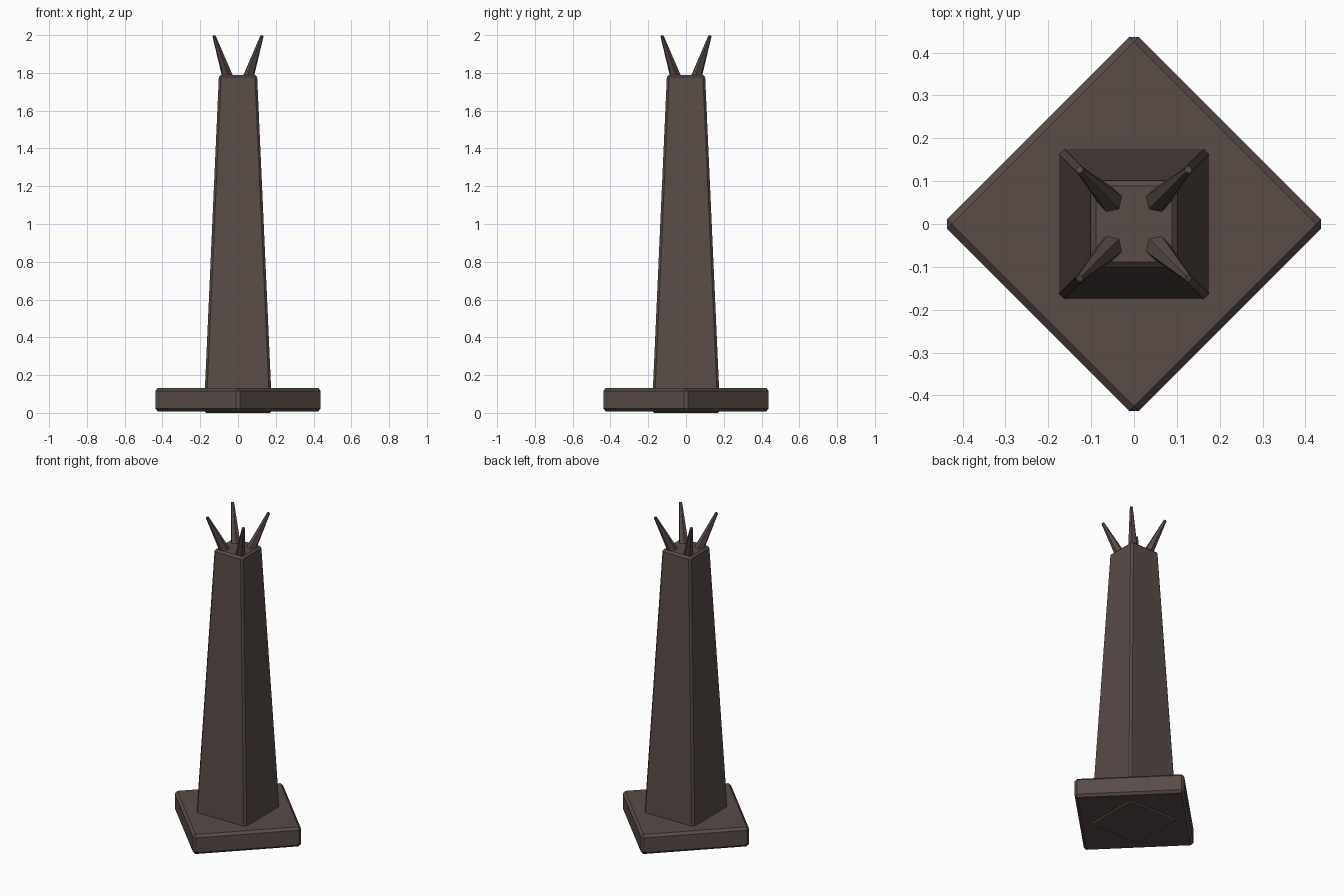
import bpy, bmesh
from math import pi, sqrt
from mathutils import Vector, Matrix

if "Cube" in bpy.data.objects:
    bpy.data.objects.remove(bpy.data.objects["Cube"])

stone = bpy.data.materials.new("dark_stone")
stone.diffuse_color = (0.10, 0.072, 0.064, 1)
stone.use_nodes = True
stone.node_tree.nodes["Principled BSDF"].inputs["Base Color"].default_value = stone.diffuse_color


def add_tapered(name, sides, r0, r1, start, end, spin=0.0, bevel=0.0):
    """Flat-faced tapered prism running from start to end."""
    start, end = Vector(start), Vector(end)
    axis = end - start
    bm = bmesh.new()
    bmesh.ops.create_cone(bm, cap_ends=True, segments=sides, radius1=r0,
                          radius2=r1, depth=axis.length)
    turn = axis.to_track_quat('Z', 'Y').to_matrix().to_4x4()
    bm.transform(Matrix.Translation((start + end) / 2) @ turn
                 @ Matrix.Rotation(spin, 4, 'Z'))
    mesh = bpy.data.meshes.new(name)
    bm.to_mesh(mesh)
    bm.free()
    mesh.materials.append(stone)
    obj = bpy.data.objects.new(name, mesh)
    bpy.context.collection.objects.link(obj)
    if bevel:
        mod = obj.modifiers.new("chamfer", 'BEVEL')
        mod.width = bevel
        mod.segments = 1
        mod.limit_method = 'ANGLE'
    return obj


# Diamond-set plinth
add_tapered("plinth", 4, 0.447, 0.447, (0, 0, 0.008), (0, 0, 0.132), 0, 0.015)

# Tapering obelisk shaft
add_tapered("shaft", 4, 0.181 * sqrt(2), 0.101 * sqrt(2),
            (0, 0, 0), (0, 0, 1.79), pi / 4, 0.012)

# Crown of four splayed spikes
for i, (sx, sy) in enumerate([(1, 1), (-1, 1), (-1, -1), (1, -1)]):
    add_tapered(f"crown_spike_{i + 1}", 6, 0.031, 0.009,
                (0.05 * sx, 0.05 * sy, 1.765), (0.127 * sx, 0.127 * sy, 1.996))
